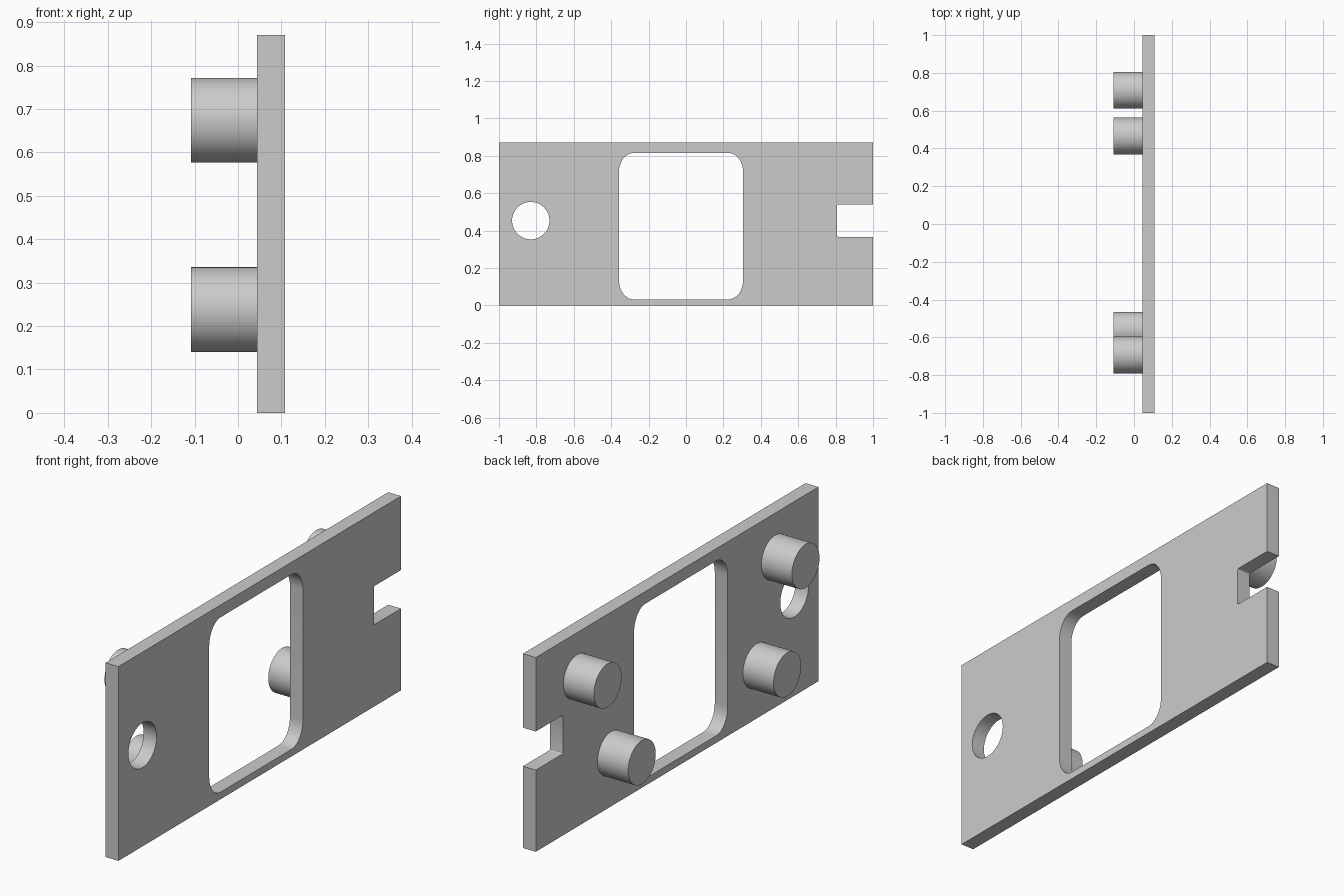
import bpy
import bmesh
from math import cos, sin, pi

default = bpy.data.objects.get("Cube")
if default:
    bpy.data.objects.remove(default, do_unlink=True)

LENGTH, HEIGHT = 2.0, 0.87
BACK, FACE, PEG_TIP = 0.044, 0.108, -0.108

grey = bpy.data.materials.new("plain grey")
grey.use_nodes = True
grey.diffuse_color = (0.6, 0.6, 0.6, 1)
grey.node_tree.nodes["Principled BSDF"].inputs["Base Color"].default_value = (0.6, 0.6, 0.6, 1)


def rounded_outline(y0, y1, z0, z1, ry, rz, steps):
    """Rectangle outline in the YZ plane with elliptical corners."""
    corners = [(y1 - ry, z1 - rz), (y0 + ry, z1 - rz),
               (y0 + ry, z0 + rz), (y1 - ry, z0 + rz)]
    points = []
    for quarter, (cy, cz) in enumerate(corners):
        for i in range(steps + 1):
            a = (quarter + i / steps) * pi / 2
            points.append((cy + ry * cos(a), cz + rz * sin(a)))
    return points


def circle_outline(y, z, r, sides=64):
    return [(y + r * cos(2 * pi * i / sides), z + r * sin(2 * pi * i / sides))
            for i in range(sides)]


def extrude_outline(name, points, x0, x1):
    """Solid prism from a YZ outline, running along X."""
    bm = bmesh.new()
    face = bm.faces.new([bm.verts.new((x0, y, z)) for y, z in points])
    grown = bmesh.ops.extrude_face_region(bm, geom=[face], use_keep_orig=True)
    verts = [v for v in grown["geom"] if isinstance(v, bmesh.types.BMVert)]
    bmesh.ops.translate(bm, verts=verts, vec=(x1 - x0, 0, 0))
    bmesh.ops.recalc_face_normals(bm, faces=bm.faces)
    mesh = bpy.data.meshes.new(name)
    bm.to_mesh(mesh)
    bm.free()
    mesh.materials.append(grey)
    obj = bpy.data.objects.new(name, mesh)
    bpy.context.collection.objects.link(obj)
    return obj


def activate(obj):
    bpy.ops.object.select_all(action="DESELECT")
    obj.select_set(True)
    bpy.context.view_layer.objects.active = obj


# Flat mounting plate
half = LENGTH / 2
plate = extrude_outline("plate", [(-half, 0), (half, 0), (half, HEIGHT), (-half, HEIGHT)],
                        BACK, FACE)

# Openings: central window, round hole, end notch
openings = {
    "window": rounded_outline(-0.358, 0.305, 0.032, 0.815, 0.08, 0.1, 12),
    "round_hole": circle_outline(-0.83, 0.453, 0.1),
    "end_notch": rounded_outline(0.807, 1.1, 0.366, 0.539, 0.008, 0.008, 3),
}
activate(plate)
for name, outline in openings.items():
    cutter = extrude_outline(name + "_cutter", outline, BACK - 0.1, FACE + 0.1)
    cutter.hide_render = True
    cut = plate.modifiers.new(name, "BOOLEAN")
    cut.operation = "DIFFERENCE"
    cut.solver = "EXACT"
    cut.object = cutter
    bpy.ops.object.modifier_apply(modifier=cut.name)
    bpy.data.objects.remove(cutter, do_unlink=True)

# Four round pegs on the rear of the plate
pegs = {
    "upper_back_peg": (0.708, 0.674),
    "lower_back_peg": (0.466, 0.238),
    "lower_front_peg": (-0.563, 0.238),
    "upper_front_peg": (-0.693, 0.674),
}
parts = [plate]
for name, (y, z) in pegs.items():
    parts.append(extrude_outline(name, circle_outline(y, z, 0.0975), PEG_TIP, BACK))

# Smooth curved walls, crisp edges
for part in parts:
    activate(part)
    bpy.ops.object.shade_smooth_by_angle(angle=pi / 6)
